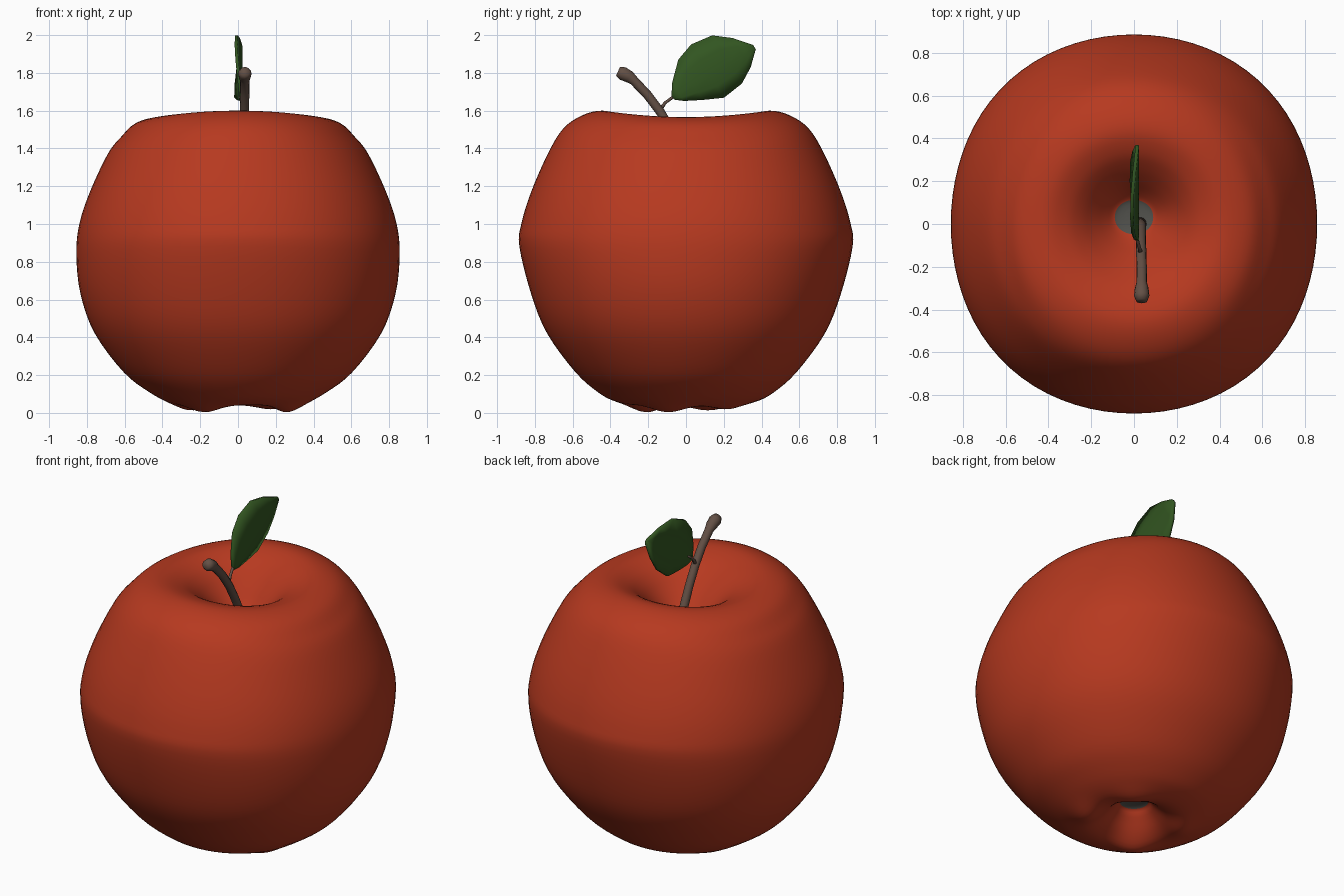
import bpy, bmesh, math
from mathutils import Vector

if "Cube" in bpy.data.objects:
    bpy.data.objects.remove(bpy.data.objects["Cube"])


def material(name, rgb):
    m = bpy.data.materials.new(name)
    m.diffuse_color = (*rgb, 1)
    m.use_nodes = True
    m.node_tree.nodes["Principled BSDF"].inputs["Base Color"].default_value = m.diffuse_color
    return m


RED = material("apple red", (0.47, 0.041, 0.014))
GREY = material("core grey", (0.085, 0.085, 0.075))
BROWN = material("stem brown", (0.125, 0.08, 0.06))
GREEN = material("leaf green", (0.032, 0.092, 0.015))


def finish(bm, name, mats):
    bmesh.ops.recalc_face_normals(bm, faces=bm.faces)
    me = bpy.data.meshes.new(name)
    bm.to_mesh(me)
    bm.free()
    for m in mats:
        me.materials.append(m)
    for p in me.polygons:
        p.use_smooth = True
    ob = bpy.data.objects.new(name, me)
    bpy.context.collection.objects.link(ob)
    return ob


# Apple body: radius and height along x, then along y, blended round the axis
PROFILE = [
    (.04, 1.325, .04, 1.325), (.09, 1.335, .08, 1.335), (.13, 1.37, .12, 1.37),
    (.19, 1.435, .18, 1.44), (.25, 1.495, .25, 1.51), (.32, 1.54, .33, 1.567),
    (.42, 1.566, .44, 1.6), (.54, 1.535, .55, 1.575), (.62, 1.46, .65, 1.505),
    (.69, 1.37, .73, 1.375), (.784, 1.17, .82, 1.17), (.84, 1.0, .872, 1.0),
    (.856, .84, .882, .88), (.834, .63, .82, .63), (.758, .42, .735, .42),
    (.605, .215, .585, .215), (.47, .11, .46, .105), (.36, .055, .37, .06),
    (.26, .042, .27, .042), (.18, .07, .18, .07), (.11, .13, .11, .13),
    (.08, .165, .08, .165), (.03, .175, .03, .175)]
LOBES = [(50, .6), (155, .75), (230, 1), (340, 1)]  # bumps under the apple
SEG, SUB = 80, 4


def spline(p0, p1, p2, p3, t):
    return [.5 * (2 * b + (c - a) * t + (2 * a - 5 * b + 4 * c - d) * t * t
                  + (3 * b - a - 3 * c + d) * t ** 3)
            for a, b, c, d in zip(p0, p1, p2, p3)]


def body_point(row, a):
    rx, zx, ry, zy = row
    w = math.sin(a) ** 2
    r, z = rx + (ry - rx) * w, zx + (zy - zx) * w
    r += .016 * math.sin(2 * a) ** 2 * min(1, (r / .8) ** 3)  # slightly square plan
    shift = 0
    if z > 1.2:
        shift = 0.04 * max(0, 1 - r / .42)
    elif z < .2:
        bump = 0
        for deg, s in LOBES:
            d = (a - math.radians(deg) + math.pi) % (2 * math.pi) - math.pi
            bump += s * math.exp(-(d / .42) ** 2)
        z -= .038 * bump * math.exp(-((r - .27) / .09) ** 2)
    return Vector((r * math.cos(a), r * math.sin(a) + shift, z))


rows, last = [], len(PROFILE) - 1
for k in range(last):
    q = [PROFILE[min(max(k + o, 0), last)] for o in (-1, 0, 1, 2)]
    rows += [spline(*q, s / SUB) for s in range(SUB)]
rows.append(PROFILE[-1])

bm = bmesh.new()
rings = [[bm.verts.new(body_point(row, 2 * math.pi * i / SEG)) for i in range(SEG)]
         for row in rows]
for k in range(len(rings) - 1):
    for i in range(SEG):
        j = (i + 1) % SEG
        f = bm.faces.new((rings[k][i], rings[k][j], rings[k + 1][j], rings[k + 1][i]))
        f.material_index = 1 if k < SUB or k >= len(rings) - 1 - SUB else 0
for ring in (rings[0], rings[-1]):
    bm.faces.new(ring).material_index = 1
finish(bm, "apple_body", [RED, GREY])


# Stem and leaf stalk: tubes along a path of (x, y, z, radius)
def tube(name, pts, mat, n=12):
    bm = bmesh.new()
    loops = []
    for i, p in enumerate(pts):
        a, b = pts[max(i - 1, 0)], pts[min(i + 1, len(pts) - 1)]
        t = (Vector(b[:3]) - Vector(a[:3])).normalized()
        u = t.cross(Vector((1, 0, 0))).normalized()
        v = t.cross(u)
        loops.append([bm.verts.new(Vector(p[:3]) + p[3] * (
            u * math.cos(2 * math.pi * k / n) + v * math.sin(2 * math.pi * k / n)))
            for k in range(n)])
    for la, lb in zip(loops, loops[1:]):
        for k in range(n):
            bm.faces.new((la[k], la[(k + 1) % n], lb[(k + 1) % n], lb[k]))
    bm.faces.new(loops[0])
    bm.faces.new(loops[-1])
    return finish(bm, name, [mat])


tube("stem", [(.03, .01, 1.30, .03), (.03, -.02, 1.38, .025), (.032, -.075, 1.49, .024),
              (.034, -.137, 1.595, .024), (.036, -.205, 1.685, .024),
              (.036, -.275, 1.758, .025), (.036, -.30, 1.779, .032),
              (.036, -.335, 1.797, .036), (.036, -.36, 1.808, .026)], BROWN)
tube("leaf_stalk", [(.032, -.14, 1.60, .012), (.025, -.11, 1.642, .008),
                    (.012, -.065, 1.675, .008), (.008, -.03, 1.70, .006)], BROWN, 8)

# Leaf: folded blade, (distance along midrib, upper width, lower width)
STATIONS = [(0, .012, .012), (.04, .069, .045), (.13, .154, .094), (.23, .187, .142),
            (.35, .169, .128), (.435, .10, .079), (.508, .012, .012)]
bm = bmesh.new()
grid = []
for s, up, low in STATIONS:
    row = []
    for c in (-1, -.5, 0, .5, 1):
        w = c * (up if c > 0 else low)
        x = .016 - (.14 if c > 0 else .2) * abs(w)
        row.append(bm.verts.new((x, -.07 + .851 * s - .525 * w,
                                 1.67 + .525 * s + .851 * w)))
    grid.append(row)
for ra, rb in zip(grid, grid[1:]):
    for k in range(4):
        bm.faces.new((ra[k], ra[k + 1], rb[k + 1], rb[k]))
leaf = finish(bm, "leaf", [GREEN])
mod = leaf.modifiers.new("thickness", "SOLIDIFY")
mod.thickness = .016
mod.offset = 0
